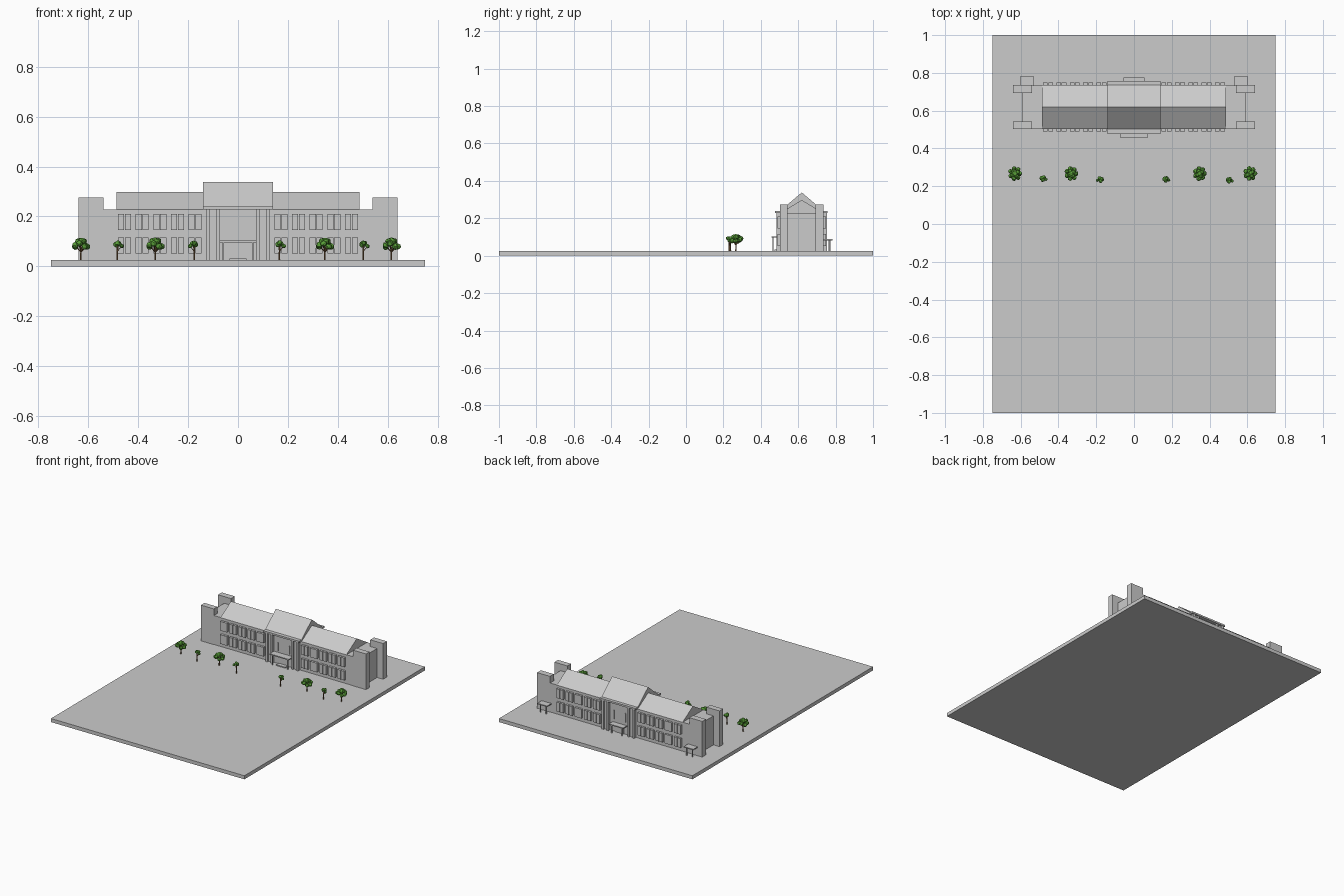
import bpy, bmesh, math, random
from mathutils import Vector, Matrix

if "Cube" in bpy.data.objects:
    bpy.data.objects.remove(bpy.data.objects["Cube"])

random.seed(4)
G = 0.025      # ground top
EAVE = 0.228   # wall height
FRONT, BACK = 0.505, 0.733
RIDGE = (FRONT + BACK) / 2


def finish(name, bm, colour=None):
    mesh = bpy.data.meshes.new(name)
    bm.to_mesh(mesh)
    bm.free()
    ob = bpy.data.objects.new(name, mesh)
    bpy.context.collection.objects.link(ob)
    if colour:
        mesh.materials.append(colour)
    return ob


def add_box(bm, x0, x1, y0, y1, z0, z1):
    centre = Vector((x0 + x1, y0 + y1, z0 + z1)) / 2
    m = Matrix.Translation(centre) @ Matrix.Diagonal((x1 - x0, y1 - y0, z1 - z0, 1))
    bmesh.ops.create_cube(bm, size=1, matrix=m)


def boxes(name, items):
    bm = bmesh.new()
    for b in items:
        add_box(bm, *b)
    return finish(name, bm)


def both_sides(items):
    return items + [(-b[1], -b[0], *b[2:]) for b in items]


def gable(name, half, y0, y1, z0, z1):
    bm = bmesh.new()
    face = bm.faces.new([bm.verts.new(p) for p in
                         ((-half, y0, z0), (-half, y1, z0), (-half, (y0 + y1) / 2, z1))])
    new = bmesh.ops.extrude_face_region(bm, geom=[face])["geom"]
    bmesh.ops.translate(bm, vec=(2 * half, 0, 0),
                        verts=[g for g in new if isinstance(g, bmesh.types.BMVert)])
    bmesh.ops.recalc_face_normals(bm, faces=bm.faces)
    return finish(name, bm)


def material(name, rgb):
    m = bpy.data.materials.new(name)
    m.diffuse_color = (*rgb, 1)
    m.use_nodes = True
    m.node_tree.nodes["Principled BSDF"].inputs["Base Color"].default_value = m.diffuse_color
    return m


# Site and main masses
boxes("ground", [(-0.75, 0.75, -1, 1, 0, G)])
boxes("main_block", [(-0.54, 0.54, FRONT, BACK, G, EAVE)])
boxes("end_walls", both_sides([(0.54, 0.593, 0.53, 0.71, G, EAVE)]))
boxes("corner_towers", both_sides([(0.54, 0.64, 0.503, 0.543, G, 0.275),
                                   (0.54, 0.64, 0.693, 0.735, G, 0.275)]))
gable("main_roof", 0.488, 0.503, 0.735, EAVE, 0.298)

# Central pavilion
boxes("centre_eave", [(-0.14, 0.14, 0.477, 0.757, EAVE, 0.24)])
gable("centre_roof", 0.14, 0.503, 0.735, 0.24, 0.338)
boxes("centre_piers", both_sides([(x, x + w, y, y + 0.023, G, EAVE)
                                  for x, w in ((0.112, 0.014), (0.075, 0.012))
                                  for y in (0.484, 0.731)]))
boxes("centre_side_panels", both_sides([(0.087, 0.112, y, y + 0.012, G, EAVE)
                                        for y in (0.496, 0.731)]))
boxes("slit_windows", both_sides([(0.041, 0.049, y, y + 0.008, 0.112, 0.172)
                                  for y in (0.499, 0.731)]))
boxes("doors", [(-0.033, 0.033, y, y + 0.008, G, 0.085) for y in (0.499, 0.731)])
boxes("door_step", [(-0.035, 0.035, 0.472, 0.505, G, 0.032)])

# Projecting windows in pairs, two storeys, front and back
windows = []
for i in range(5):
    for dx in (0, 0.0275):
        x = 0.146 + i * 0.0708 + dx
        for z in (0.052, 0.145):
            for y in (0.489, BACK - 0.002):
                windows.append((x, x + 0.0245, y, y + 0.017, z, z + 0.064))
boxes("windows", both_sides(windows))


def canopy(name, x0, x1, y0, y1, top, post_y):
    items = [(x0, x1, y0, y1, top - 0.007, top)]
    for x in (x0 + 0.012, x1 - 0.018):
        items.append((x, x + 0.006, post_y, post_y + 0.006, G, top - 0.007))
    boxes(name, items)


# Entrance canopies
canopy("front_canopy", -0.074, 0.074, 0.457, 0.506, 0.103, 0.463)
canopy("back_canopy", -0.055, 0.055, 0.731, 0.775, 0.088, 0.762)
canopy("left_corner_canopy", -0.604, -0.53, 0.733, 0.782, 0.088, 0.766)
canopy("right_corner_canopy", 0.53, 0.604, 0.733, 0.782, 0.088, 0.766)

bark = material("bark", (0.22, 0.12, 0.05))
leaf = material("leaf", (0.1, 0.35, 0.04))


def branch(bm, a, b, r0, r1):
    a, b = Vector(a), Vector(b)
    d = b - a
    m = Matrix.Translation((a + b) / 2) @ d.to_track_quat('Z', 'Y').to_matrix().to_4x4()
    bmesh.ops.create_cone(bm, cap_ends=True, segments=6, radius1=r0, radius2=r1,
                          depth=d.length, matrix=m)


def tree(name, x, y, clumps, fork, side=1):
    wood, leaves = bmesh.new(), bmesh.new()
    branch(wood, (x, y, G), (x, y, fork), 0.004, 0.0028)
    for dx, dy, z, r in clumps:
        p = Vector((x + side * dx, y + dy, z))
        branch(wood, (x, y, fork - 0.003), p, 0.0022, 0.001)
        m = Matrix.Translation(p) @ Matrix.Rotation(random.random() * 3, 4, 'Z')
        bmesh.ops.create_icosphere(leaves, subdivisions=2, radius=r, matrix=m)
    for v in leaves.verts:
        v.co += Vector([random.uniform(-0.0015, 0.0015) for _ in range(3)])
    finish(name + "_trunk", wood, bark)
    finish(name + "_foliage", leaves, leaf)


# Round-crowned trees: ring of clumps with a raised centre
big = [(0, 0, 0.098, 0.017)]
for k in range(7):
    a = k * math.tau / 7
    big.append((0.025 * math.cos(a), 0.027 * math.sin(a), 0.079 + 0.006 * (k % 3), 0.0125))
for k in range(4):
    a = k * math.tau / 4 + 0.5
    big.append((0.014 * math.cos(a), 0.014 * math.sin(a), 0.101, 0.0115))
for i, x in enumerate((-0.63, -0.332, 0.348, 0.615)):
    tree(f"large_tree_{i}", x, 0.267, big, 0.06)

# Small trees: a main tuft and a lower side tuft
small = [(-0.004, 0.004, 0.088, 0.012), (0.006, 0.008, 0.09, 0.011),
         (0.001, -0.006, 0.093, 0.01), (0.018, -0.002, 0.081, 0.008)]
for i, (x, y, s) in enumerate(((-0.484, 0.238, 1), (-0.175, 0.233, -1),
                               (0.166, 0.235, 1), (0.502, 0.23, 1))):
    tree(f"small_tree_{i}", x, y, small, 0.063, s)
